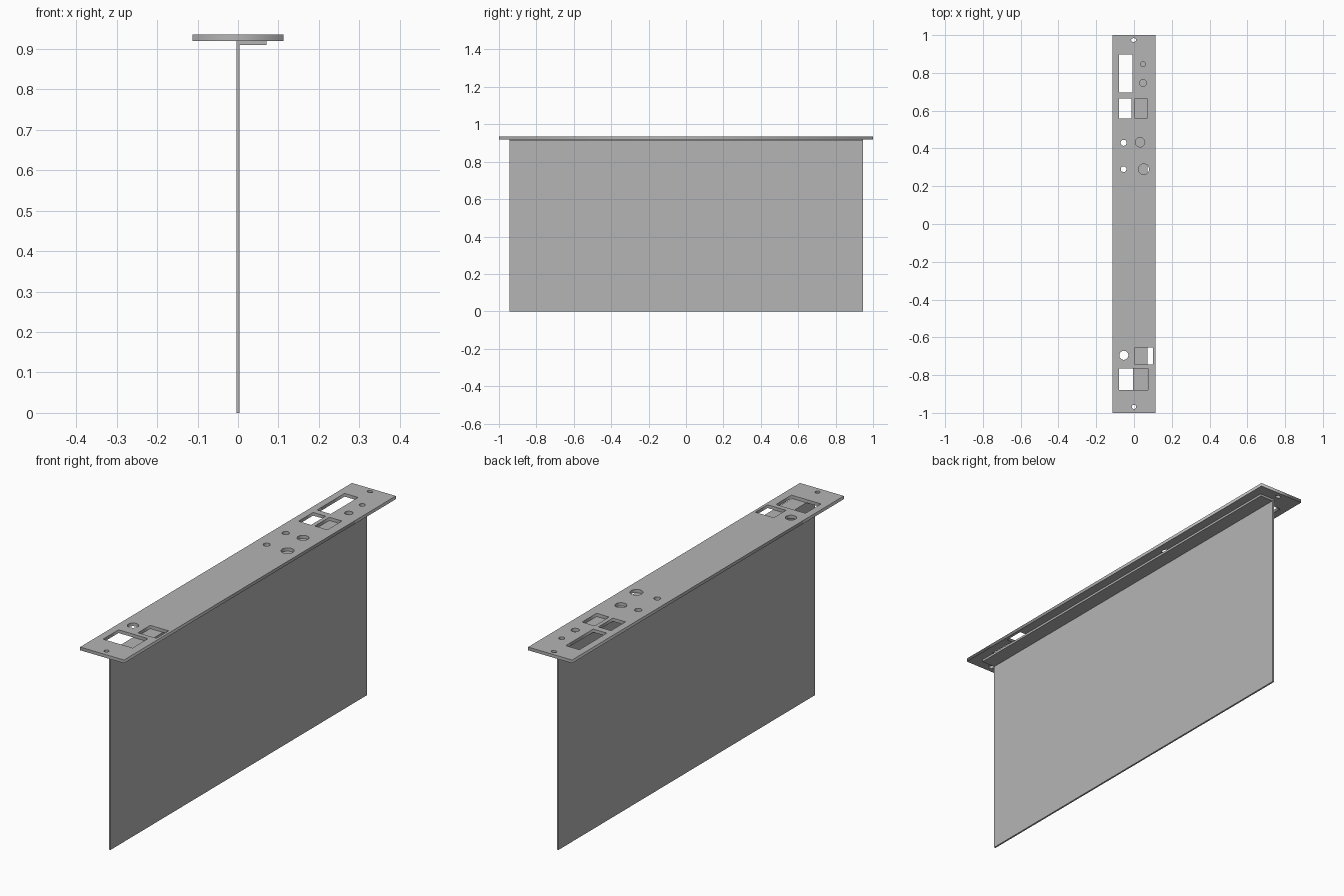
import bpy, bmesh
from math import cos, sin, tau

cube = bpy.data.objects.get("Cube")
if cube:
    bpy.data.objects.remove(cube, do_unlink=True)

# One plain sheet-metal grey
grey = bpy.data.materials.new("sheet_metal_grey")
grey.use_nodes = True
colour = (0.46, 0.46, 0.46, 1)
grey.diffuse_color = colour
grey.node_tree.nodes["Principled BSDF"].inputs["Base Color"].default_value = colour


def rect(x0, x1, y0, y1):
    return [(x0, y0), (x1, y0), (x1, y1), (x0, y1)]


def ring(x, y, rx, ry=None, n=32):
    ry = ry or rx
    return [(x + rx * cos(tau * i / n), y + ry * sin(tau * i / n)) for i in range(n)]


def finish(name, bm):
    bmesh.ops.remove_doubles(bm, verts=bm.verts, dist=0.0001)
    bmesh.ops.recalc_face_normals(bm, faces=bm.faces)
    mesh = bpy.data.meshes.new(name)
    bm.to_mesh(mesh)
    bm.free()
    mesh.materials.append(grey)
    obj = bpy.data.objects.new(name, mesh)
    bpy.context.collection.objects.link(obj)
    return obj


def pierced_plate(name, outlines, z0, z1):
    """Flat plate: the first outline is the edge, the others are holes."""
    curve = bpy.data.curves.new(name + "_outline", 'CURVE')
    curve.dimensions = '2D'
    curve.fill_mode = 'BOTH'
    curve.extrude = (z1 - z0) / 2
    for points in outlines:
        spline = curve.splines.new('POLY')
        spline.points.add(len(points) - 1)
        for p, (x, y) in zip(spline.points, points):
            p.co = (x, y, 0, 1)
        spline.use_cyclic_u = True
    helper = bpy.data.objects.new(name + "_outline", curve)
    bpy.context.collection.objects.link(helper)
    bpy.context.view_layer.update()
    evaluated = helper.evaluated_get(bpy.context.evaluated_depsgraph_get())
    bm = bmesh.new()
    bm.from_mesh(evaluated.to_mesh())
    evaluated.to_mesh_clear()
    bpy.data.objects.remove(helper, do_unlink=True)
    bmesh.ops.translate(bm, verts=bm.verts, vec=(0, 0, (z0 + z1) / 2))
    return finish(name, bm)


# Face plate with connector windows, round holes and end screw slots
windows = [
    rect(-0.079, -0.009, 0.695, 0.897),
    rect(-0.079, -0.014, 0.558, 0.665),
    rect(0.005, 0.070, 0.558, 0.665),
    rect(0.005, 0.100, -0.743, -0.653),
    rect(-0.079, 0.073, -0.880, -0.766),
]
round_holes = [
    ring(0.048, 0.846, 0.013), ring(0.048, 0.747, 0.018),
    ring(-0.055, 0.430, 0.016), ring(0.032, 0.433, 0.025),
    ring(-0.055, 0.290, 0.015), ring(0.052, 0.290, 0.028),
    ring(-0.054, -0.695, 0.024),
]
screw_slots = [ring(-0.002, 0.974, 0.013, 0.010), ring(0, -0.968, 0.011)]
pierced_plate("face_plate", [rect(-0.113, 0.113, -1, 1)] + windows + round_holes + screw_slots,
              0.920, 0.935)

# Upright panel folded over into a flange below the face plate
profile = [(-0.004, 0), (0.004, 0), (0.004, 0.910), (0.071, 0.910), (0.071, 0.920), (-0.004, 0.920)]
bm = bmesh.new()
face = bm.faces.new([bm.verts.new((x, -0.945, z)) for x, z in profile])
result = bmesh.ops.extrude_face_region(bm, geom=[face], use_keep_orig=True)
moved = [v for v in result["geom"] if isinstance(v, bmesh.types.BMVert)]
bmesh.ops.translate(bm, verts=moved, vec=(0, 1.89, 0))
finish("folded_panel", bm)
